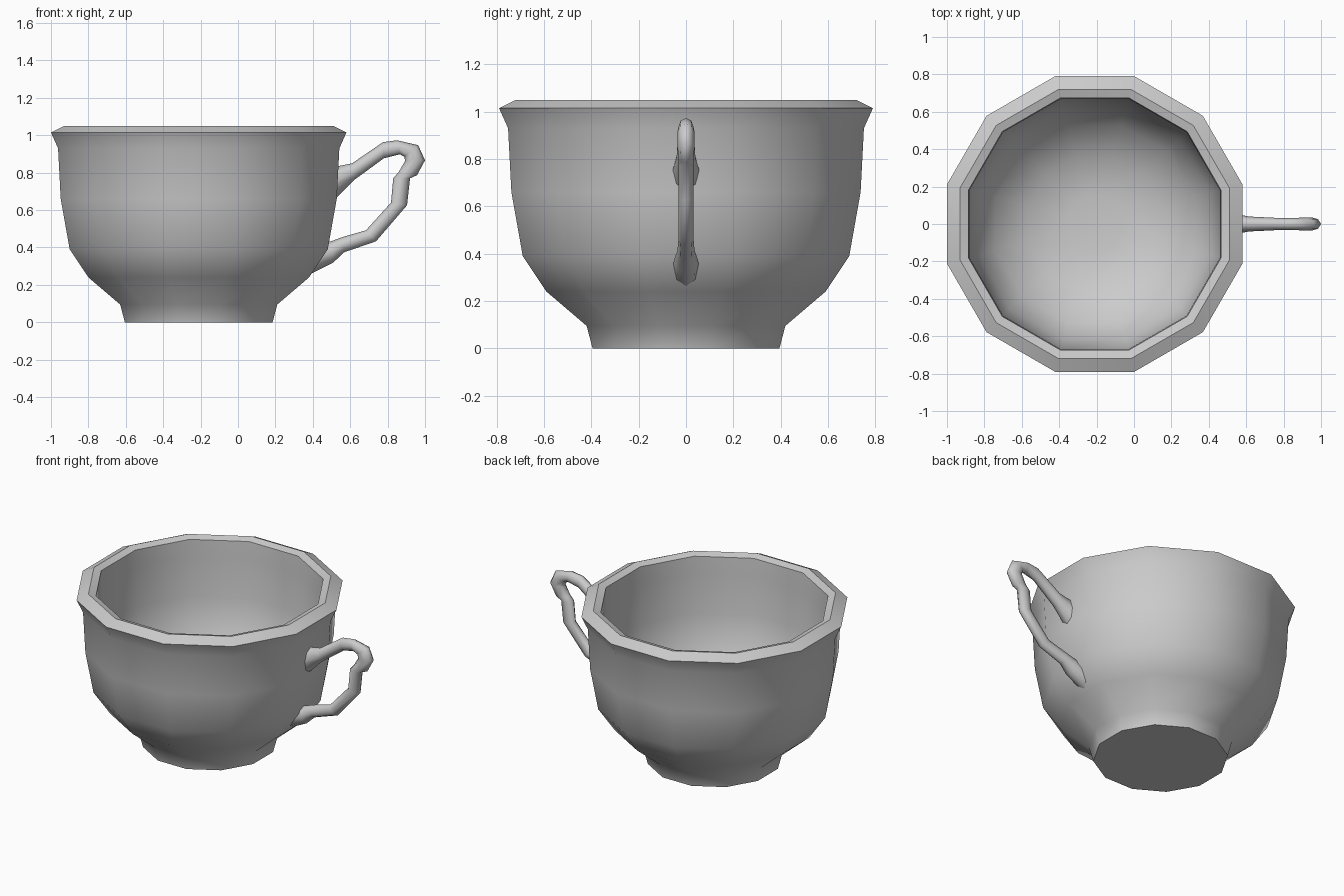
import bpy
from math import cos, sin, pi, radians
from mathutils import Vector

if "Cube" in bpy.data.objects:
    bpy.data.objects.remove(bpy.data.objects["Cube"])


def skin_rings(name, rings, smooth_angle=36):
    """Join equal-sized rings of points into a closed tube with end caps."""
    n = len(rings[0])
    verts = [p for ring in rings for p in ring]
    faces = [(i * n + j, i * n + (j + 1) % n, (i + 1) * n + (j + 1) % n, (i + 1) * n + j)
             for i in range(len(rings) - 1) for j in range(n)]
    last = (len(rings) - 1) * n
    faces += [tuple(reversed(range(n))), tuple(range(last, last + n))]
    mesh = bpy.data.meshes.new(name)
    mesh.from_pydata(verts, [], faces)
    mesh.shade_smooth()
    mesh.set_sharp_from_angle(angle=radians(smooth_angle))
    obj = bpy.data.objects.new(name, mesh)
    bpy.context.collection.objects.link(obj)
    return obj


# Cup body: 12-sided lathe, (distance to flat side, height), outside then inside
SIDES = 12
CENTRE_X = -0.21
profile = [(0.395, 0), (0.42, 0.095), (0.59, 0.24), (0.69, 0.39), (0.738, 0.66),
           (0.752, 0.93), (0.79, 1.015), (0.72, 1.05), (0.675, 1.035), (0.67, 0.93),
           (0.665, 0.66), (0.62, 0.42), (0.53, 0.29), (0.36, 0.16), (0.15, 0.13)]
cup_rings = []
for apothem, z in profile:
    r = apothem / cos(pi / SIDES)
    angles = [2 * pi * (k + 0.5) / SIDES for k in range(SIDES)]
    cup_rings.append([Vector((CENTRE_X + r * cos(a), r * sin(a), z)) for a in angles])
skin_rings("cup_body", cup_rings)

# Handle: cross-sections as (outer x, outer z, inner x, inner z, half width)
sections = [
    (0.51, 0.83, 0.51, 0.65, 0.060),
    (0.61, 0.85, 0.62, 0.76, 0.040),
    (0.775, 0.963, 0.78, 0.877, 0.032),
    (0.85, 0.973, 0.866, 0.898, 0.032),
    (0.963, 0.947, 0.89, 0.885, 0.036),
    (1.0, 0.866, 0.893, 0.862, 0.036),
    (0.957, 0.786, 0.86, 0.805, 0.033),
    (0.92, 0.77, 0.83, 0.77, 0.032),
    (0.904, 0.626, 0.818, 0.64, 0.032),
    (0.738, 0.433, 0.684, 0.492, 0.032),
    (0.567, 0.374, 0.556, 0.455, 0.036),
    (0.508, 0.318, 0.497, 0.433, 0.050),
    (0.38, 0.255, 0.44, 0.42, 0.057),
]
handle_rings = []
for ox, oz, ix, iz, w in sections:
    outer, inner = Vector((ox, 0, oz)), Vector((ix, 0, iz))
    mid, half = (outer + inner) / 2, (outer - inner) / 2
    handle_rings.append([mid + half * cos(a) + Vector((0, w * sin(a), 0))
                         for a in (2 * pi * k / 8 for k in range(8))])
# outward winding for the handle path direction
handle = skin_rings("handle", [list(reversed(r)) for r in handle_rings], 60)

# Make the face directions consistent
import bmesh
for obj in bpy.context.collection.objects:
    bm = bmesh.new()
    bm.from_mesh(obj.data)
    bmesh.ops.recalc_face_normals(bm, faces=bm.faces)
    bm.to_mesh(obj.data)
    bm.free()
